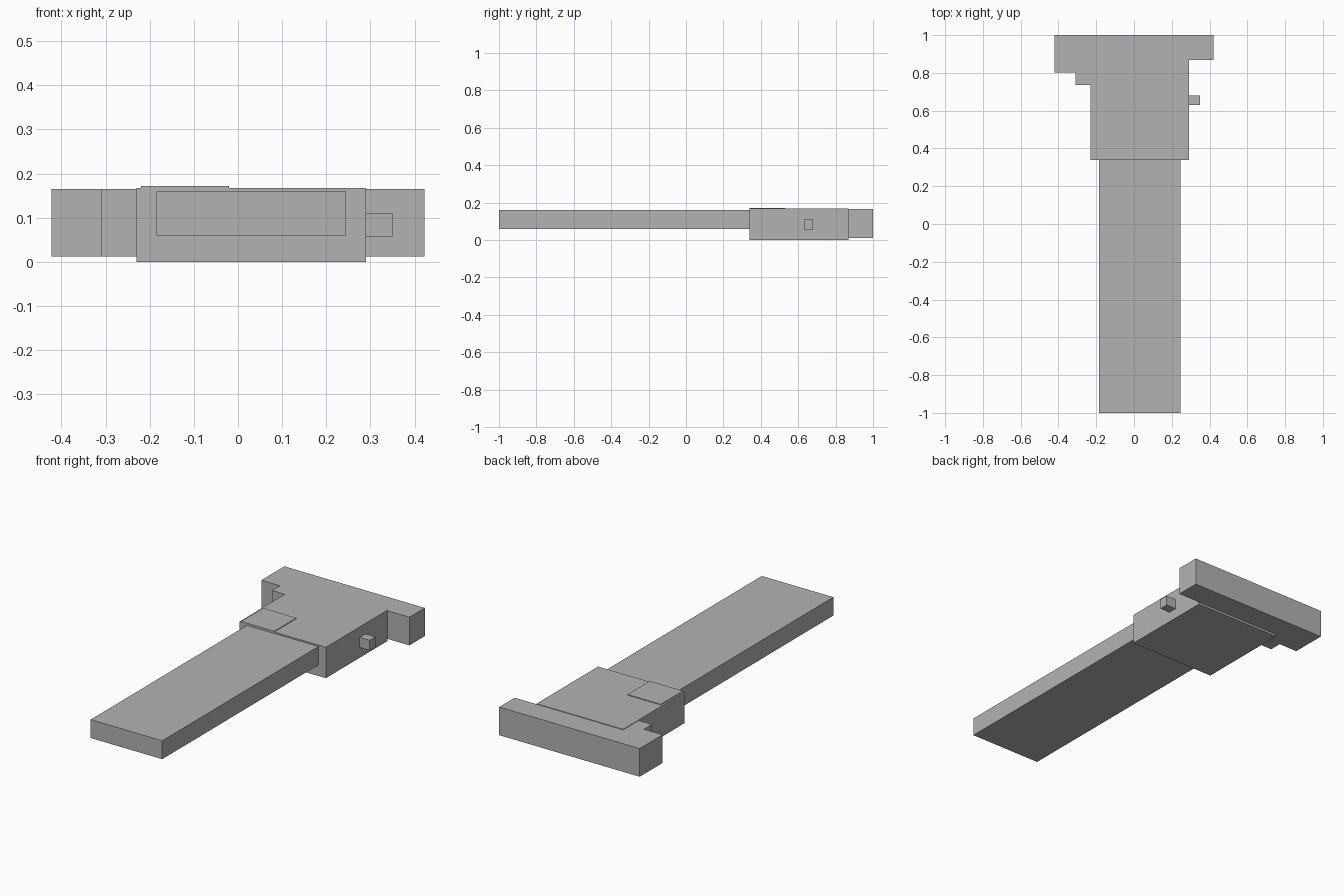
import bpy
import bmesh

cube = bpy.data.objects.get("Cube")
if cube:
    bpy.data.objects.remove(cube, do_unlink=True)

grey = bpy.data.materials.new("plain_grey")
grey.use_nodes = True
colour = (0.45, 0.45, 0.45, 1)
grey.diffuse_color = colour
grey.node_tree.nodes["Principled BSDF"].inputs["Base Color"].default_value = colour


def slab(name, outline, bottom, top):
    """Extrude a flat outline upwards between two heights."""
    bm = bmesh.new()
    base = bm.faces.new([bm.verts.new((x, y, bottom)) for x, y in outline])
    result = bmesh.ops.extrude_face_region(bm, geom=[base])
    verts = [g for g in result["geom"] if isinstance(g, bmesh.types.BMVert)]
    bmesh.ops.translate(bm, verts=verts, vec=(0, 0, top - bottom))
    bmesh.ops.recalc_face_normals(bm, faces=bm.faces)
    mesh = bpy.data.meshes.new(name)
    bm.to_mesh(mesh)
    bm.free()
    mesh.materials.append(grey)
    obj = bpy.data.objects.new(name, mesh)
    bpy.context.collection.objects.link(obj)
    return obj


def box(name, x0, x1, y0, y1, z0, z1):
    return slab(name, [(x0, y0), (x1, y0), (x1, y1), (x0, y1)], z0, z1)


# Long flat tongue and the thicker housing behind it
box("tongue", -0.185, 0.245, -1, 0.34, 0.06, 0.16)
box("housing", -0.23, 0.29, 0.34, 0.868, 0, 0.168)

# Thin raised plate on the housing's front corner
box("top_plate", -0.22, -0.02, 0.34, 0.53, 0.168, 0.172)

# Small side peg
box("side_peg", 0.29, 0.35, 0.63, 0.68, 0.056, 0.111)

# Rear crossbar with a stepped shoulder on one side
slab("rear_crossbar", [
    (-0.23, 0.868), (-0.23, 0.735), (-0.31, 0.735), (-0.31, 0.803),
    (-0.422, 0.803), (-0.422, 1), (0.422, 1), (0.422, 0.868),
], 0.012, 0.165)
